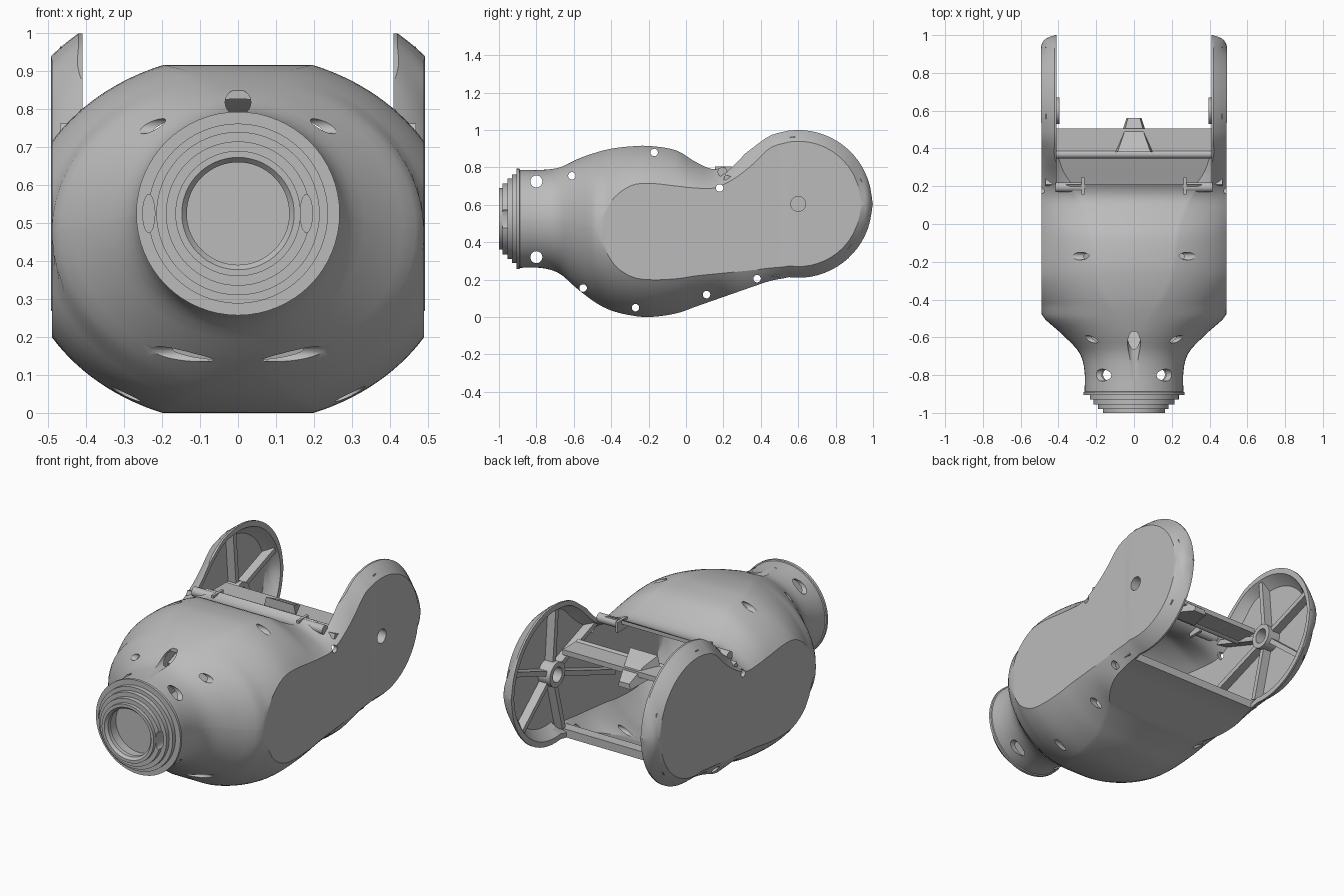
import bpy, bmesh, math
from mathutils import Matrix, Vector

cube = bpy.data.objects.get("Cube")
if cube:
    bpy.data.objects.remove(cube)

grey = bpy.data.materials.new("shell grey")
grey.use_nodes = True
grey.diffuse_color = (0.5, 0.5, 0.5, 1)
grey.node_tree.nodes["Principled BSDF"].inputs["Base Color"].default_value = (0.5, 0.5, 0.5, 1)

WIDE, FLANGE, PIVOT_Y, PIVOT_Z, NECK_Z = 0.49, 0.41, 0.6, 0.605, 0.525


# ---------- helpers ----------
def finish(name, bm, smooth=True):
    bmesh.ops.remove_doubles(bm, verts=bm.verts, dist=1e-5)
    bmesh.ops.recalc_face_normals(bm, faces=bm.faces)
    mesh = bpy.data.meshes.new(name)
    bm.to_mesh(mesh)
    bm.free()
    obj = bpy.data.objects.new(name, mesh)
    bpy.context.collection.objects.link(obj)
    mesh.materials.append(grey)
    if smooth:
        shade(obj)
    return obj


def activate(obj):
    bpy.ops.object.select_all(action='DESELECT')
    obj.select_set(True)
    bpy.context.view_layer.objects.active = obj


def shade(obj):
    activate(obj)
    bpy.ops.object.shade_smooth_by_angle(angle=math.radians(30))


def loft(bm, rings, caps=True):
    rows = [[bm.verts.new(p) for p in ring] for ring in rings]
    n = len(rows[0])
    for a, b in zip(rows, rows[1:]):
        for i in range(n):
            j = (i + 1) % n
            bm.faces.new((a[i], a[j], b[j], b[i]))
    if caps:
        bm.faces.new(rows[0])
        bm.faces.new(rows[-1])


def rod(bm, centre, axis, radius, length, radius2=None, scale=(1, 1, 1)):
    turn = Vector((0, 0, 1)).rotation_difference(Vector(axis)).to_matrix().to_4x4()
    m = Matrix.Translation(centre) @ Matrix.Diagonal((*scale, 1)) @ turn
    bmesh.ops.create_cone(bm, cap_ends=True, segments=24, radius1=radius,
                          radius2=radius if radius2 is None else radius2, depth=length, matrix=m)


def box(bm, centre, size, tilt=0):
    m = Matrix.Translation(centre) @ Matrix.Rotation(tilt, 4, 'X') @ Matrix.Diagonal((*size, 1))
    bmesh.ops.create_cube(bm, size=1, matrix=m)


def cut(obj, cutter):
    mod = obj.modifiers.new("cut", 'BOOLEAN')
    mod.operation, mod.solver, mod.object = 'DIFFERENCE', 'EXACT', cutter
    activate(obj)
    bpy.ops.object.modifier_apply(modifier=mod.name)


# ---------- shell cross-sections ----------
# y, half width, top, bottom, flat top half width, side panel top, side panel bottom
KEYS = [
    (-.9, .262, .787, .263, 0, .525, .525), (-.78, .262, .787, .263, 0, .525, .525),
    (-.68, .29, .80, .235, .01, .52, .52), (-.58, .385, .845, .15, .03, .49, .49),
    (-.48, .49, .88, .075, .08, .48, .47), (-.4, .49, .9, .035, .13, .62, .3),
    (-.3, .49, .912, .01, .18, .7, .22), (-.2, .49, .915, 0, .2, .715, .2),
    (-.05, .49, .89, .02, .22, .7, .205), (.05, .49, .83, .055, .25, .69, .22),
    (.15, .49, .79, .09, .3, .69, .23), (.25, .49, .825, .125, .38, .735, .24),
    (.35, .49, .9, .16, .42, .81, .25), (.45, .49, .97, .193, .42, .904, .262),
    (.55, .49, .997, .212, .42, .936, .27)]


def key_at(y):
    i = max(k for k in range(len(KEYS) - 1) if KEYS[k][0] <= y + 1e-6)
    p, q = KEYS[i], KEYS[i + 1]
    o, r = KEYS[max(i - 1, 0)], KEYS[min(i + 2, len(KEYS) - 1)]
    d = q[0] - p[0]
    t = (y - p[0]) / d
    out = []
    for c in range(1, 7):
        m0 = (q[c] - o[c]) / (q[0] - o[0]) * d
        m1 = (r[c] - p[c]) / (r[0] - p[0]) * d
        out.append((2*t**3 - 3*t*t + 1)*p[c] + (t**3 - 2*t*t + t)*m0
                   + (3*t*t - 2*t**3)*q[c] + (t**3 - t*t)*m1)
    return out


def section(y, th):
    if y <= .55:
        w, top, bot, fx, pt, pb = key_at(y)
        w = min(w, WIDE)
        top, bot = top - th, bot + th
    else:
        # round end: disc with a rounded outer edge
        e = y - PIVOT_Y
        h = math.sqrt(max((.395 - th)**2 - e*e, 1e-5))
        p = math.sqrt(max((.335 - th)**2 - e*e, 0))
        over = max(0, min(1, (e - .335 + th) / .06))
        w, fx = .42 + .07 * math.sqrt(1 - over**2) + .002, .42
        top, bot, pt, pb = PIVOT_Z + h, PIVOT_Z - h, PIVOT_Z + p, PIVOT_Z - p
    w, fx = w - th, max(fx - th, .004)
    mid = (top + bot) / 2
    right = []
    # each corner is the arc of an ellipse through the side edge and the top edge
    for edge, panel, sign in ((bot, pb, -1), (top, pt, 1)):
        h = abs(edge - mid)
        s = min(max((panel - mid) * sign, min(.003, h * .2)), h * .95)
        det = fx*fx*s*s - h*h*w*w
        a = math.sqrt(det / (s*s - h*h))
        b = math.sqrt(det / (fx*fx - w*w))
        a0, a1 = math.atan2(s / b, w / a), math.atan2(h / b, fx / a)
        arc = [(a * math.cos(a0 + (a1 - a0) * k / 14), mid + sign * b * math.sin(a0 + (a1 - a0) * k / 14))
               for k in range(15)]
        right += arc if sign > 0 else arc[::-1]
    return [(x, y, z) for x, z in right] + [(-x, y, z) for x, z in reversed(right)]


def shell_loft(name, th, start, end, smooth):
    ys = [start + (.55 - start) * k / 48 for k in range(49)]
    ys += [.55 + (end - .55) * math.sin(math.pi / 2 * k / 18) for k in range(1, 19)]
    bm = bmesh.new()
    loft(bm, [section(y, th) for y in ys])
    return finish(name, bm, smooth)


shell = shell_loft("body_shell", 0, -.9, .9995, False)
cavity = shell_loft("cavity_cutter", .022, -.88, .9725, False)

# gap between the two cheeks
bm = bmesh.new()
gap = [(.21, 1.2), (.21, .75), (.5, .24), (.5, -.2), (1.2, -.2), (1.2, 1.2)]
loft(bm, [[(x, y, z) for y, z in gap] for x in (-FLANGE, FLANGE)])
gap_cutter = finish("gap_cutter", bm, False)

# screw holes, neck bore, pivot recesses and front slots
bm = bmesh.new()
for y, z, r in ((-.8, .725, .032), (-.8, .32, .032), (-.61, .755, .02), (-.17, .88, .02),
                (.18, .69, .02), (-.55, .155, .02), (-.27, .05, .02), (.11, .12, .02), (.38, .205, .02)):
    rod(bm, (0, y, z), (1, 0, 0), r, 1.4)
rod(bm, (0, -.69, .818), (0, 1, 0), .034, .24)
holes = finish("hole_cutter", bm, False)
bm = bmesh.new()
rod(bm, (0, -.9, NECK_Z), (0, 1, 0), .145, .3)
for s in (-1, 1):
    rod(bm, (s * .5, PIVOT_Y, PIVOT_Z), (s, 0, 0), .06, .05, .085)
    rod(bm, (s * .45, PIVOT_Y, PIVOT_Z), (s, 0, 0), .04, .2)
bore = finish("bore_cutter", bm, False)
bm = bmesh.new()
for x in (-.235, .18):
    rod(bm, (x, -.95, NECK_Z), (0, 1, 0), .05, .16, scale=(.32, 1, 1))
slots = finish("slot_cutter", bm, False)

for cutter in (cavity, gap_cutter, holes, bore):
    cut(shell, cutter)
shade(shell)

# stepped neck collar
steps = [(.145, -.86), (.255, -.86), (.255, -.885), (.268, -.89), (.268, -.905), (.237, -.905),
         (.237, -.93), (.215, -.93), (.215, -.955), (.19, -.955), (.19, -.98), (.165, -.98),
         (.165, -1), (.148, -1), (.135, -.985), (.135, -.96), (.145, -.95)]
bm = bmesh.new()
turns = [math.tau * k / 64 for k in range(65)]
loft(bm, [[(r * math.cos(a), y, NECK_Z + r * math.sin(a)) for r, y in steps] for a in turns], False)
collar = finish("neck_collar", bm, False)
cut(collar, slots)
shade(collar)

# pivot hubs and spokes inside each cheek
for s, side in ((1, "left"), (-1, "right")):
    bm = bmesh.new()
    ring = [(.042, .395), (.07, .395), (.07, .472), (.042, .472)]
    loft(bm, [[(s * x, PIVOT_Y + r * math.cos(a), PIVOT_Z + r * math.sin(a)) for r, x in ring]
              for a in turns[::2]] , False)
    finish(side + "_pivot_hub", bm)
    bm = bmesh.new()
    for deg, reach in ((20, .36), (-40, .36), (-105, .36), (-160, .6), (160, .42), (95, .36)):
        a = math.radians(deg)
        half = (reach + .06) / 2
        box(bm, (s * .444, PIVOT_Y + half * math.cos(a), PIVOT_Z + half * math.sin(a)),
            (.05, reach - .06, .028), a)
    finish(side + "_cheek_spokes", bm, False)
    # small hinge tube and tab at the upper edge of the opening
    bm = bmesh.new()
    rod(bm, (s * .345, .195, .775), (1, 0, 0), .026, .14)
    box(bm, (s * .27, .2, .775), (.015, .09, .06))
    finish(side + "_hinge_tube", bm)

# cross members in the opening
bm = bmesh.new()
box(bm, (0, .44, .69), (.86, .13, .03))
rod(bm, (0, .37, .69), (1, 0, 0), .022, .86)
finish("upper_crossbar", bm)
bm = bmesh.new()
box(bm, (0, .47, .235), (.9, .06, .03))
finish("lower_crossbar", bm, False)
bm = bmesh.new()
loft(bm, [[(-w, y, lo), (w, y, lo), (w * .8, y, hi), (-w * .8, y, hi)]
          for y, w, lo, hi in ((.38, .11, .66, .76), (.47, .07, .64, .72), (.56, .04, .62, .65))])
finish("centre_horn", bm, False)

for helper in (cavity, gap_cutter, holes, bore, slots):
    bpy.data.objects.remove(helper)
